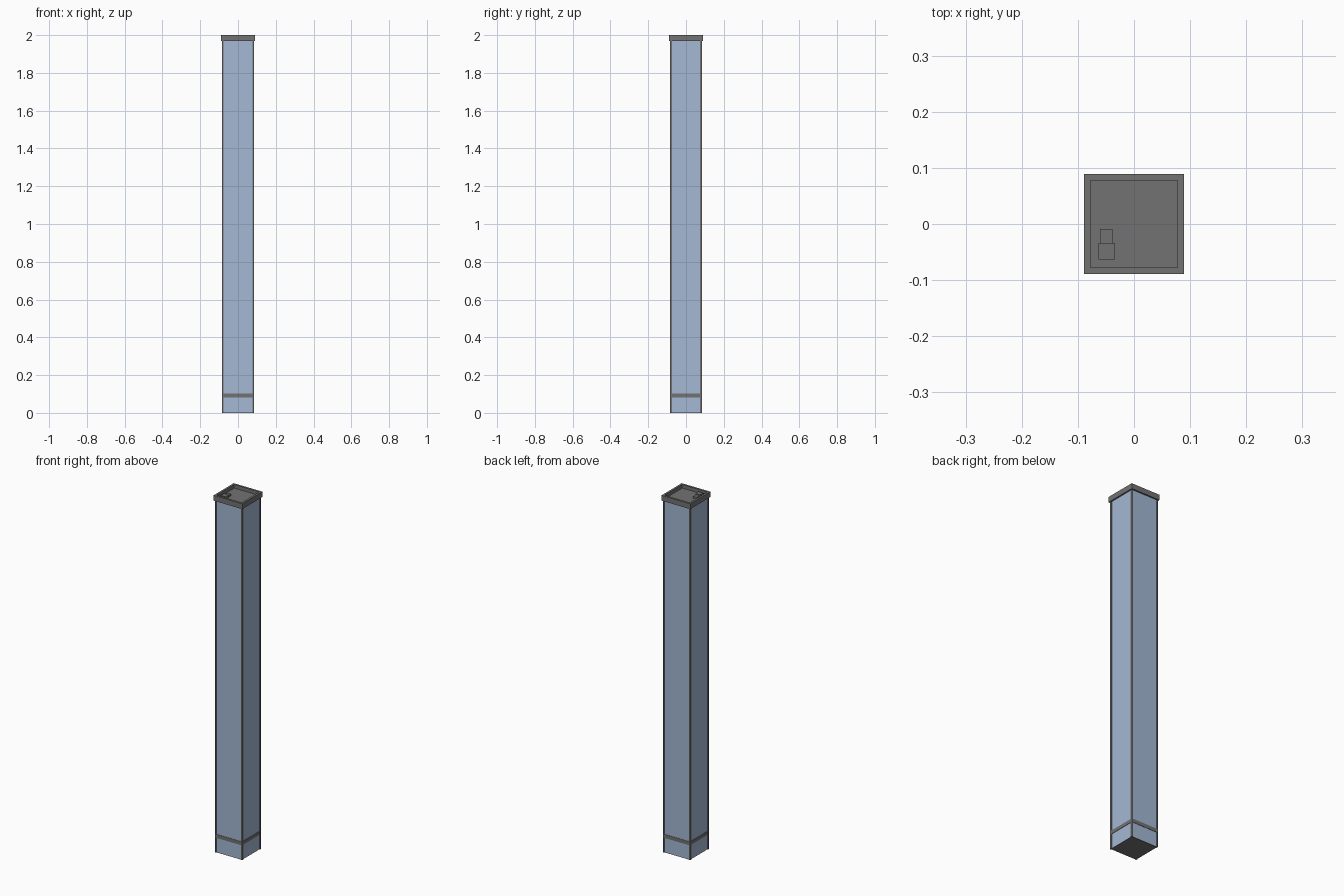
import bpy, bmesh
from mathutils import Vector

if "Cube" in bpy.data.objects:
    bpy.data.objects.remove(bpy.data.objects["Cube"])


def material(name, rgb):
    m = bpy.data.materials.new(name)
    m.diffuse_color = (*rgb, 1)
    m.use_nodes = True
    m.node_tree.nodes["Principled BSDF"].inputs["Base Color"].default_value = m.diffuse_color
    return m


GLASS = material("blue_glass", (0.37, 0.48, 0.66))
METAL = material("dark_grey", (0.17, 0.17, 0.17))


def box(name, lo, hi, mat=METAL):
    bm = bmesh.new()
    bmesh.ops.create_cube(bm, size=1)
    lo, hi = Vector(lo), Vector(hi)
    for v in bm.verts:
        v.co = [(lo[i] + hi[i]) / 2 + v.co[i] * (hi[i] - lo[i]) for i in range(3)]
    me = bpy.data.meshes.new(name)
    bm.to_mesh(me)
    bm.free()
    me.materials.append(mat)
    ob = bpy.data.objects.new(name, me)
    bpy.context.collection.objects.link(ob)
    return ob


B = 0.084    # tower half width
G = 0.081    # glass half width
C = 0.089    # roof cap half width
R = 0.073    # roof recess half width
CAP, DECK, TOP = 1.97, 1.98, 2.0
PX, PY = 0.006, 0.011    # corner post section

# Glass shaft with a grey underside
box("glass_shaft", (-G, -G, 0.001), (G, G, CAP), GLASS)
box("base_plate", (-G, -G, 0), (G, G, 0.001))

# Corner posts
for sx in (-1, 1):
    for sy in (-1, 1):
        xs = sorted((sx * B, sx * (B - PX)))
        ys = sorted((sy * B, sy * (B - PY)))
        box("corner_post", (xs[0], ys[0], 0), (xs[1], ys[1], CAP))

# Horizontal band above the entrance level
box("entrance_band", (-B + 0.001, -B + 0.001, 0.082), (B - 0.001, B - 0.001, 0.102))

# Roof cap: inset the top face and sink it to leave a parapet
cap = box("roof_cap", (-C, -C, CAP), (C, C, TOP))
bm = bmesh.new()
bm.from_mesh(cap.data)
bm.normal_update()
top = max(bm.faces, key=lambda f: f.calc_center_median().z)
bmesh.ops.inset_region(bm, faces=[top], thickness=C - R)
ext = bmesh.ops.extrude_face_region(bm, geom=[top])
verts = [g for g in ext["geom"] if isinstance(g, bmesh.types.BMVert)]
bmesh.ops.translate(bm, verts=verts, vec=(0, 0, DECK - TOP))
if top.is_valid:
    bmesh.ops.delete(bm, geom=[top], context="FACES")
bmesh.ops.recalc_face_normals(bm, faces=bm.faces)
bm.to_mesh(cap.data)
bm.free()

# Rooftop plant boxes
box("plant_room_large", (-0.063, -0.063, DECK), (-0.034, -0.034, 1.996))
box("plant_room_small", (-0.061, -0.034, DECK), (-0.038, -0.009, 1.991))
